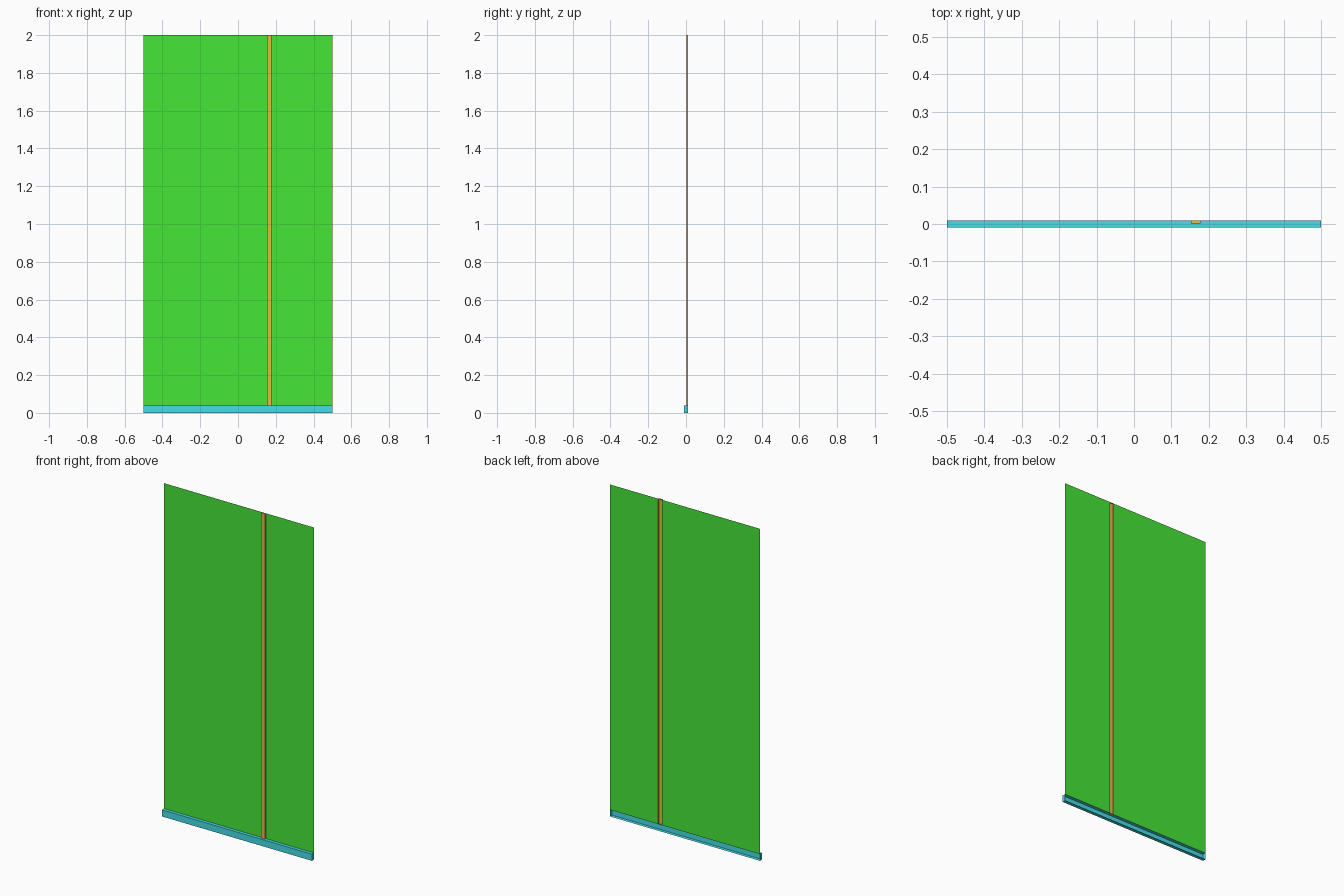
import bpy
import bmesh
from mathutils import Matrix, Vector

if "Cube" in bpy.data.objects:
    bpy.data.objects.remove(bpy.data.objects["Cube"], do_unlink=True)


def material(name, rgb):
    m = bpy.data.materials.new(name)
    m.use_nodes = True
    m.diffuse_color = (*rgb, 1)
    m.node_tree.nodes["Principled BSDF"].inputs["Base Color"].default_value = (*rgb, 1)
    return m


GREEN = material("panel green", (0.06, 0.8, 0.04))
GOLD = material("post gold", (0.8, 0.5, 0.05))
CYAN = material("rail cyan", (0.06, 0.74, 0.8))


def add_object(name, bm, mat):
    mesh = bpy.data.meshes.new(name)
    bm.to_mesh(mesh)
    bm.free()
    mesh.materials.append(mat)
    obj = bpy.data.objects.new(name, mesh)
    bpy.context.collection.objects.link(obj)


def open_box(name, lo, hi, mat):
    """Folded sheet box with closed ends and an open back."""
    lo, hi = Vector(lo), Vector(hi)
    bm = bmesh.new()
    bmesh.ops.create_cube(bm, size=1, matrix=Matrix.LocRotScale((lo + hi) / 2, None, hi - lo))
    bm.normal_update()
    back = [f for f in bm.faces if f.normal.y > 0.9]
    bmesh.ops.delete(bm, geom=back, context="FACES")
    add_object(name, bm, mat)


def sheet(name, x0, x1, mat):
    """Flat panel standing on the rail, flush with the back."""
    bm = bmesh.new()
    corners = [(x0, RAIL), (x1, RAIL), (x1, TOP), (x0, TOP)]
    bm.faces.new([bm.verts.new((x, BACK, z)) for x, z in corners])
    add_object(name, bm, mat)


HALF, TOP, RAIL, BACK = 0.5, 2.0, 0.04, 0.01
POST_L, POST_R = 0.153, 0.178

# Bottom rail across the full width
open_box("bottom_rail", (-HALF, -BACK, 0), (HALF, BACK, RAIL), CYAN)

# Slim vertical post standing proud of the panels
open_box("vertical_post", (POST_L, 0.002, RAIL), (POST_R, BACK, TOP), GOLD)

# Sheet panels on each side of the post
sheet("right_panel", -HALF, POST_L, GREEN)
sheet("left_panel", POST_R, HALF, GREEN)
